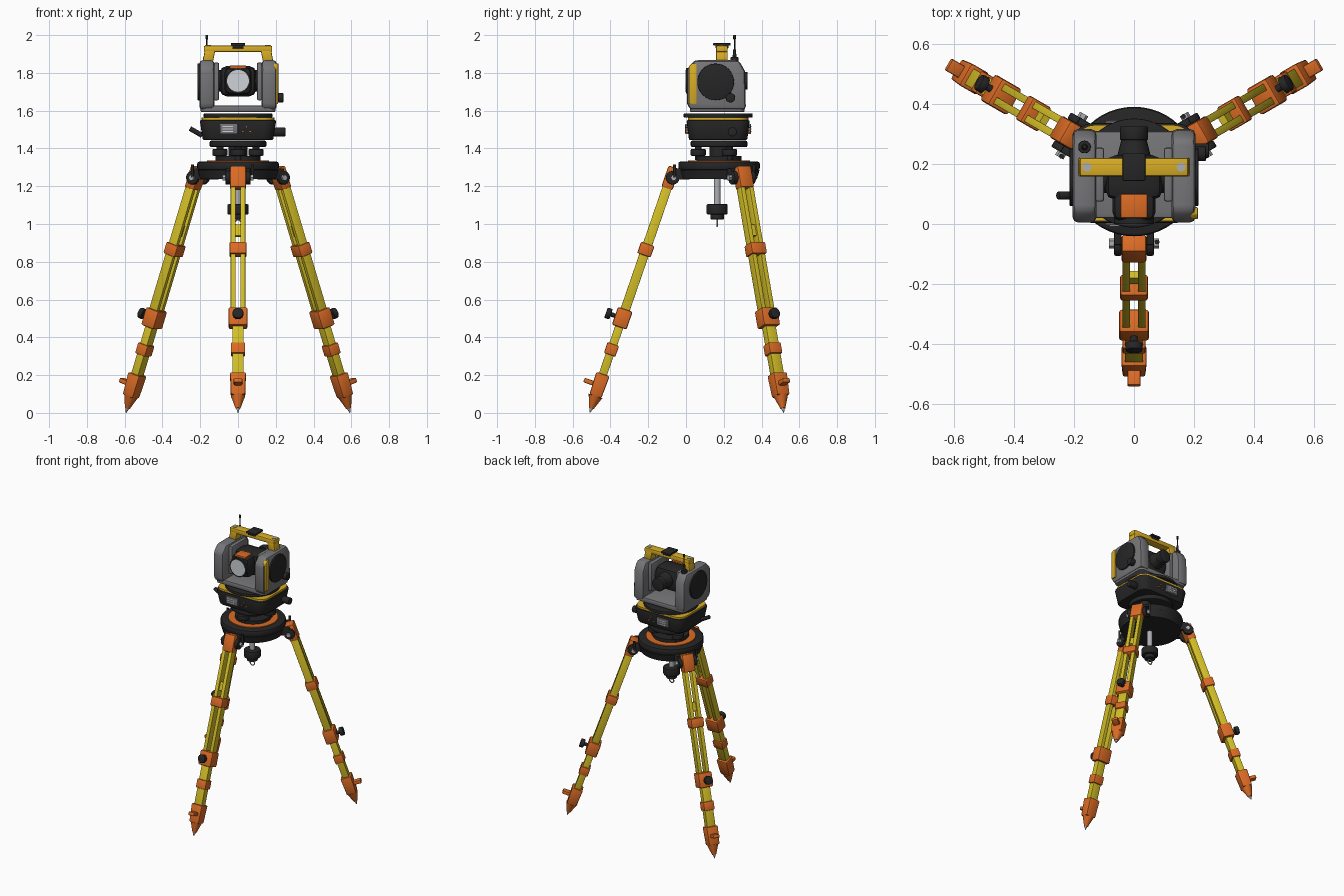
import bpy, bmesh, math
from mathutils import Matrix, Vector

if bpy.data.objects.get("Cube"):
    bpy.data.objects.remove(bpy.data.objects["Cube"], do_unlink=True)


def material(name, rgb):
    m = bpy.data.materials.new(name)
    m.use_nodes = True
    m.diffuse_color = (*rgb, 1)
    node = next(n for n in m.node_tree.nodes if n.type == 'BSDF_PRINCIPLED')
    node.inputs["Base Color"].default_value = (*rgb, 1)
    node.inputs["Roughness"].default_value = 0.6
    return m


ORANGE = material("orange_plastic", (0.70, 0.145, 0.018))
LEG = material("leg_yellow", (0.66, 0.52, 0.02))
TRIM = material("trim_yellow", (0.70, 0.42, 0.018))
BLACK = material("black_rubber", (0.019, 0.019, 0.02))
GREY = material("body_grey", (0.18, 0.18, 0.19))
STEEL = material("steel", (0.42, 0.43, 0.45))
LENS = material("lens_glass", (0.62, 0.65, 0.68))

CY = 0.175                       # axis of the tripod
IDENT = Matrix.Identity(4)
AXIS = {'x': Matrix.Rotation(math.pi / 2, 4, 'Y'),
        'y': Matrix.Rotation(math.pi / 2, 4, 'X'), 'z': IDENT}


def finish(name, bm, mat, bevel=0, frame=IDENT):
    """Bevel the sharp edges, place the mesh and link it."""
    bmesh.ops.recalc_face_normals(bm, faces=bm.faces)
    if bevel:
        sharp = [e for e in bm.edges if e.calc_face_angle(0) > 0.6]
        bmesh.ops.bevel(bm, geom=sharp, offset=bevel, segments=2,
                        profile=0.5, affect='EDGES', clamp_overlap=True)
    bm.transform(frame)
    me = bpy.data.meshes.new(name)
    bm.to_mesh(me)
    bm.free()
    me.materials.append(mat)
    ob = bpy.data.objects.new(name, me)
    bpy.context.collection.objects.link(ob)
    bpy.context.view_layer.objects.active = ob
    bpy.ops.object.select_all(action='DESELECT')
    ob.select_set(True)
    bpy.ops.object.shade_smooth_by_angle(angle=math.radians(35))
    return ob


def box(name, loc, size, mat, bevel=0, frame=IDENT, bottom=1, corner=0):
    """Box; bottom scales its lower face, corner rounds its upright edges."""
    bm = bmesh.new()
    bmesh.ops.create_cube(bm, size=1)
    for v in bm.verts:
        if v.co.z < 0:
            v.co.x *= bottom
            v.co.y *= bottom
        v.co = Vector(a * b for a, b in zip(v.co, size))
    if corner:
        up = [e for e in bm.edges if abs(e.verts[0].co.z - e.verts[1].co.z) > 1e-6]
        bmesh.ops.bevel(bm, geom=up, offset=corner, segments=5, profile=0.5, affect='EDGES')
    bm.transform(Matrix.Translation(loc))
    return finish(name, bm, mat, bevel, frame)


def cyl(name, loc, r, depth, mat, axis='z', r2=None, bevel=0, frame=IDENT, sides=28):
    bm = bmesh.new()
    bmesh.ops.create_cone(bm, cap_ends=True, segments=sides, radius1=r,
                          radius2=r if r2 is None else r2, depth=depth)
    bm.transform(Matrix.Translation(loc) @ AXIS[axis])
    return finish(name, bm, mat, bevel, frame)


def prism(name, points, x0, x1, mat, bevel=0):
    """Side outline in y and z, extruded along x."""
    bm = bmesh.new()
    face = bm.faces.new([bm.verts.new((x0, y, z)) for y, z in points])
    new = bmesh.ops.extrude_face_region(bm, geom=[face])
    verts = [g for g in new['geom'] if isinstance(g, bmesh.types.BMVert)]
    bmesh.ops.translate(bm, verts=verts, vec=(x1 - x0, 0, 0))
    return finish(name, bm, mat, bevel)


# Tripod legs: local z runs up the leg, local -y points outward
slope = 0.344
zdir = Vector((0, slope, 1)).normalized()
ydir = zdir.cross(Vector((1, 0, 0)))
lean = Matrix(((1, 0, 0, 0), (0, ydir.y, zdir.y, -0.685),
               (0, ydir.z, zdir.z, 0), (0, 0, 0, 1)))
names = ["front", "back_left", "back_right"]
for i, n in enumerate(names):
    turn = Matrix.Translation((0, CY, 0)) @ Matrix.Rotation(i * math.tau / 3, 4, 'Z')
    f = turn @ lean
    for side, s in (("left", 1), ("right", -1)):
        box(f"{n}_leg_{side}_rail", (s * 0.026, 0, 0.9), (0.025, 0.05, 0.75), LEG, 0.002, f)
    box(f"{n}_leg_crossbar", (0, 0, 1.02), (0.03, 0.025, 0.06), LEG, 0, f)
    box(f"{n}_lower_leg", (0, 0, 0.37), (0.06, 0.044, 0.36), LEG, 0.002, f)
    box(f"{n}_leg_collar", (0, 0, 0.914), (0.092, 0.075, 0.064), ORANGE, 0.008, f)
    box(f"{n}_leg_clamp", (0, 0, 0.53), (0.1, 0.082, 0.1), ORANGE, 0.01, f)
    box(f"{n}_lower_collar", (0, 0, 0.355), (0.076, 0.064, 0.06), ORANGE, 0.006, f)
    cyl(f"{n}_clamp_stem", (0, -0.05, 0.53), 0.012, 0.04, BLACK, 'y', frame=f)
    cyl(f"{n}_clamp_knob", (0, -0.077, 0.53), 0.029, 0.028, BLACK, 'y', bevel=0.005, frame=f)
    # Foot with step peg and steel point
    box(f"{n}_foot", (0, 0, 0.155), (0.084, 0.074, 0.125), ORANGE, 0.008, f, bottom=0.9)
    cyl(f"{n}_foot_cone", (0, 0, 0.06), 0.013, 0.07, ORANGE, r2=0.038, frame=f, sides=16)
    cyl(f"{n}_foot_point", (0, 0, 0.016), 0.002, 0.03, STEEL, r2=0.012, frame=f, sides=16)
    box(f"{n}_step_peg", (0, -0.05, 0.155), (0.045, 0.07, 0.025), ORANGE, 0.006, f)
    # Hinge at the top of the leg
    box(f"{n}_leg_hinge", (0, 0, 1.315), (0.084, 0.062, 0.12), ORANGE, 0.01, f)
    for s in (-1, 1):
        cyl(f"{n}_hinge_lug", (s * 0.054, -0.245, 1.245), 0.036, 0.024, BLACK, 'x', bevel=0.004, frame=turn)
        box(f"{n}_hinge_arm", (s * 0.054, -0.2, 1.265), (0.024, 0.09, 0.06), BLACK, 0.004, turn)
        cyl(f"{n}_hinge_bolt", (s * 0.073, -0.24, 1.245), 0.016, 0.02, STEEL, 'x', frame=turn, sides=6)
    cyl(f"{n}_hinge_lever", (0.077, -0.235, 1.28), 0.008, 0.07, BLACK, frame=turn, sides=12)
    # Levelling screw
    cyl(f"{n}_level_screw", (0, -0.11, 1.379), 0.04, 0.036, BLACK, bevel=0.005, frame=turn)
    cyl(f"{n}_level_stem", (0, -0.11, 1.385), 0.018, 0.09, BLACK, frame=turn)

# Tripod head
cyl("head_plate_lower", (0, CY, 1.262), 0.20, 0.05, BLACK, r2=0.215, sides=48)
cyl("head_plate_upper", (0, CY, 1.308), 0.216, 0.046, BLACK, bevel=0.012, sides=48)
cyl("head_ring", (0, CY, 1.325), 0.165, 0.022, ORANGE, sides=48)

# Centring screw with plumb hook
cyl("centring_rod", (0, CY - 0.01, 1.17), 0.018, 0.16, STEEL)
cyl("centring_knob", (0, CY - 0.01, 1.078), 0.056, 0.056, BLACK, bevel=0.008)
cyl("centring_knob_neck", (0, CY - 0.01, 1.04), 0.036, 0.03, BLACK, bevel=0.004)
bpy.ops.mesh.primitive_torus_add(major_radius=0.017, minor_radius=0.004, major_segments=20,
                                 minor_segments=8, location=(0, CY - 0.01, 1.005),
                                 rotation=(math.pi / 2, 0, 0))
bpy.context.object.name = "plumb_hook"
bpy.context.object.data.materials.append(STEEL)
bpy.ops.object.shade_smooth()

# Tribrach
cyl("tribrach_base", (0, CY, 1.347), 0.12, 0.024, BLACK, sides=40)
cyl("tribrach_core", (0, CY, 1.385), 0.05, 0.08, BLACK)
cyl("tribrach_top", (0, CY, 1.424), 0.15, 0.034, BLACK, bevel=0.008, sides=40)

# Control body with panels, knobs and lever
box("control_body", (0, 0.17, 1.497), (0.405, 0.335, 0.106), BLACK, 0.008, bottom=0.92, corner=0.06)
box("body_trim", (0, 0.17, 1.556), (0.385, 0.32, 0.014), TRIM, 0, corner=0.06)
cyl("turntable", (0, 0.17, 1.574), 0.182, 0.022, BLACK, bevel=0.004, sides=48)
for n, y, s in (("front", 0.005, -1), ("back", 0.335, 1)):
    box(f"{n}_display", (-0.048, y, 1.503), (0.095, 0.018, 0.055), GREY, 0.003)
    for row in range(3):
        box(f"{n}_display_line", (-0.055, y + s * 0.009, 1.517 - row * 0.014),
            (0.055, 0.004, 0.005), LENS)
    for k in range(3):
        cyl(f"{n}_button", (0.025 + k * 0.02, y, 1.49 + k % 2 * 0.025), 0.006, 0.014,
            ORANGE if k == 2 else GREY, 'y', sides=12)
cyl("body_knob", (0.218, 0.245, 1.488), 0.024, 0.065, BLACK, 'x', bevel=0.004)
lever = Matrix.Translation((-0.222, 0.095, 1.487)) @ Matrix.Rotation(math.radians(-60), 4, 'Y')
cyl("body_lever", (0, 0, 0), 0.013, 0.075, BLACK, bevel=0.003, frame=lever, sides=16)

# Yoke
box("yoke_base", (0, 0.165, 1.61), (0.396, 0.29, 0.036), GREY, 0.008, corner=0.03)
outline = [(0.02, 1.605), (0.005, 1.64), (0.005, 1.82), (0.045, 1.867),
           (0.28, 1.867), (0.312, 1.81), (0.317, 1.605)]
for n, s in (("left", 1), ("right", -1)):
    prism(f"{n}_yoke_column", outline, s * 0.125, s * 0.205, GREY, 0.018)
    box(f"{n}_yoke_inner", (s * 0.115, 0.165, 1.755), (0.03, 0.18, 0.2), GREY, 0.008)
    cyl(f"{n}_axis_cover", (s * 0.206, 0.157, 1.752), 0.097, 0.018, BLACK, 'x', bevel=0.003, sides=40)
prism("side_trim", [(0.016, 1.635), (0.016, 1.835), (0.032, 1.85), (0.056, 1.85), (0.056, 1.635)],
      0.19, 0.213, TRIM, 0.003)
cyl("focus_knob", (0.22, 0.235, 1.668), 0.025, 0.04, BLACK, 'x', bevel=0.004)

# Telescope
cyl("telescope_axis", (0, 0.16, 1.758), 0.057, 0.26, BLACK, 'x')
box("telescope_body", (0, 0.155, 1.756), (0.192, 0.15, 0.16), BLACK, 0.035)
box("telescope_hood", (0, 0.075, 1.758), (0.145, 0.13, 0.145), BLACK, 0.03)
cyl("lens_rim", (0, 0.01, 1.758), 0.067, 0.02, BLACK, 'y')
cyl("lens", (0, 0.002, 1.758), 0.058, 0.008, LENS, 'y', sides=36)
box("hood_marker", (0, 0.06, 1.831), (0.09, 0.08, 0.016), ORANGE, 0.005)
cyl("eyepiece_barrel", (0, 0.25, 1.758), 0.04, 0.08, BLACK, 'y', r2=0.06)
cyl("eyepiece", (0, 0.303, 1.758), 0.047, 0.046, BLACK, 'y', bevel=0.005)

# Carrying handle
box("handle_bar", (0, 0.19, 1.927), (0.362, 0.062, 0.034), TRIM, 0.007)
for n, s in (("left", 1), ("right", -1)):
    bm = bmesh.new()
    bmesh.ops.create_cube(bm, size=1)
    for v in bm.verts:
        top = v.co.z > 0
        inner, outer = (0.118, 0.174) if top else (0.132, 0.187)
        v.co = (s * (outer if v.co.x > 0 else inner), 0.19 + v.co.y * 0.062, 1.93 if top else 1.86)
    finish(f"{n}_handle_arm", bm, TRIM, 0.006)
    cyl(f"{n}_handle_screw", (s * 0.157, 0.19, 1.944), 0.015, 0.006, STEEL, sides=16)
box("handle_pad", (0, 0.19, 1.951), (0.076, 0.092, 0.014), BLACK, 0.004)
box("handle_pad_base", (0, 0.19, 1.94), (0.06, 0.068, 0.02), BLACK, 0.003)

# Antenna
cyl("antenna_base", (-0.165, 0.257, 1.873), 0.021, 0.02, BLACK, bevel=0.003)
cyl("antenna_sleeve", (-0.165, 0.257, 1.9), 0.011, 0.05, BLACK, r2=0.007, sides=16)
cyl("antenna_rod", (-0.165, 0.257, 1.94), 0.004, 0.1, BLACK, sides=12)
cyl("antenna_tip", (-0.165, 0.257, 1.989), 0.007, 0.022, BLACK, bevel=0.002, sides=16)
